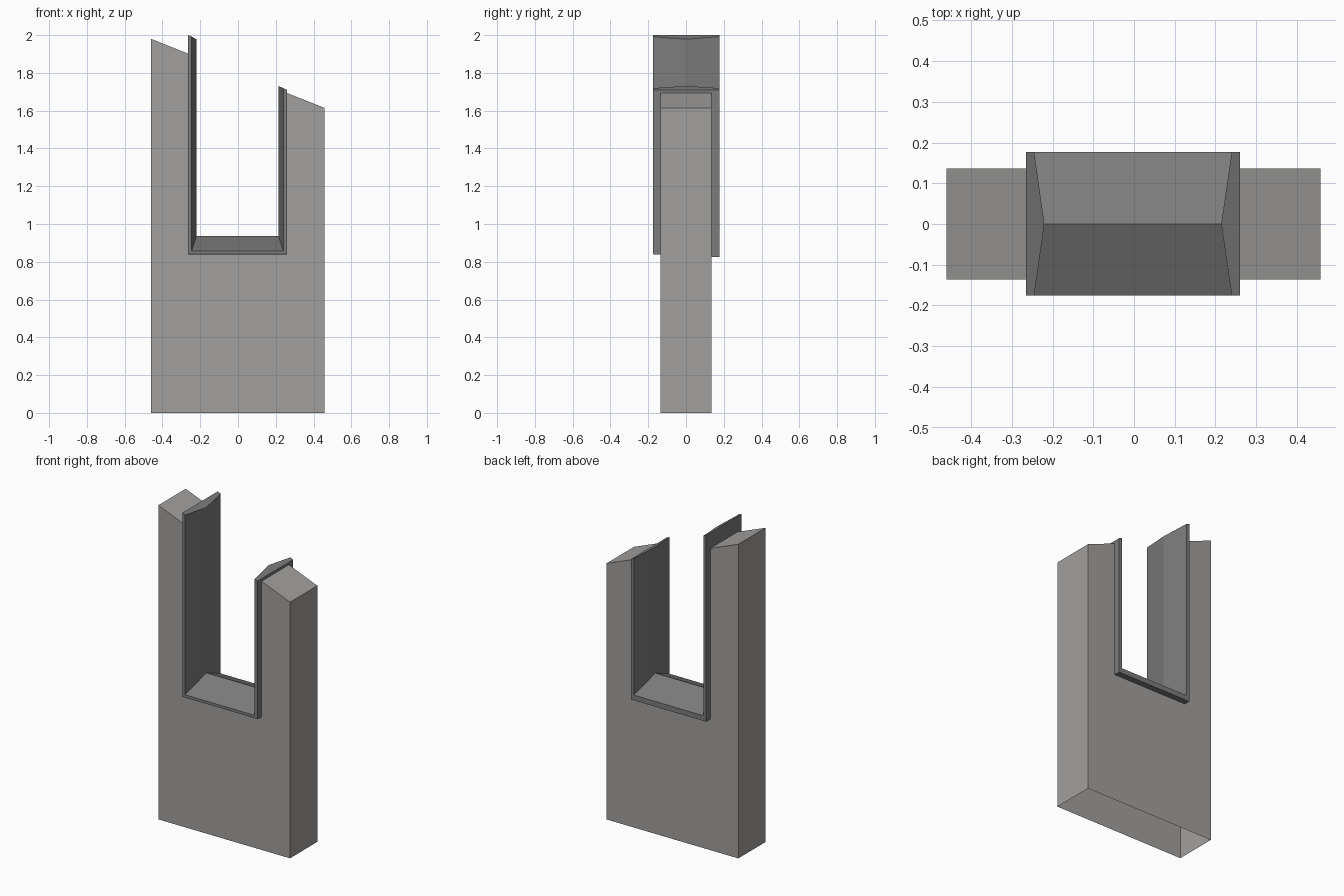
import bpy, bmesh

if "Cube" in bpy.data.objects:
    bpy.data.objects.remove(bpy.data.objects["Cube"])


def finish(bm, name, colour):
    bmesh.ops.recalc_face_normals(bm, faces=bm.faces)
    mesh = bpy.data.meshes.new(name)
    bm.to_mesh(mesh)
    bm.free()
    mat = bpy.data.materials.new(name + "_grey")
    mat.diffuse_color = (*colour, 1)
    mat.use_nodes = True
    mat.node_tree.nodes["Principled BSDF"].inputs["Base Color"].default_value = mat.diffuse_color
    mesh.materials.append(mat)
    bpy.context.collection.objects.link(bpy.data.objects.new(name, mesh))


# Wall: notched profile with a sloping top, extruded in depth, open underneath
def top(x):
    return 1.98 - 0.398 * (x + 0.46)


L, R, NL, NR, sill = -0.46, 0.458, -0.264, 0.259, 0.84
profile = [(L, 0), (R, 0), (R, top(R)), (NR, top(NR)), (NR, sill),
           (NL, sill), (NL, top(NL)), (L, top(L))]
bm = bmesh.new()
front, back = [[bm.verts.new((x, y, z)) for x, z in profile] for y in (-0.136, 0.136)]
bm.faces.new(front)
bm.faces.new(back[::-1])
for i in range(1, len(profile)):
    j = (i + 1) % len(profile)
    bm.faces.new((front[i], front[j], back[j], back[i]))
finish(bm, "wall", (0.36, 0.35, 0.34))

# Window surround: a ridged cross-section swept down, across and up the notch
# each section point: left x, right x, sill z, left top z, right top z, depth
section = [
    (-0.265, 0.260, 0.840, 2.000, 1.710, -0.176),
    (-0.245, 0.240, 0.858, 1.992, 1.719, -0.176),
    (-0.220, 0.214, 0.936, 1.978, 1.731, 0.0),
    (-0.245, 0.240, 0.858, 1.992, 1.719, 0.177),
    (-0.265, 0.260, 0.825, 2.000, 1.710, 0.177),
]
bm = bmesh.new()
strips = []
for xl, xr, z, tl, tr, y in section:
    path = [(xl, y, tl), (xl, y, z), (xr, y, z), (xr, y, tr)]
    strips.append([bm.verts.new(p) for p in path])
for i, a in enumerate(strips):
    b = strips[(i + 1) % len(strips)]
    for k in range(3):
        bm.faces.new((a[k], a[k + 1], b[k + 1], b[k]))
for end in (0, 3):
    bm.faces.new([s[end] for s in strips])
finish(bm, "window_surround", (0.2, 0.2, 0.2))
